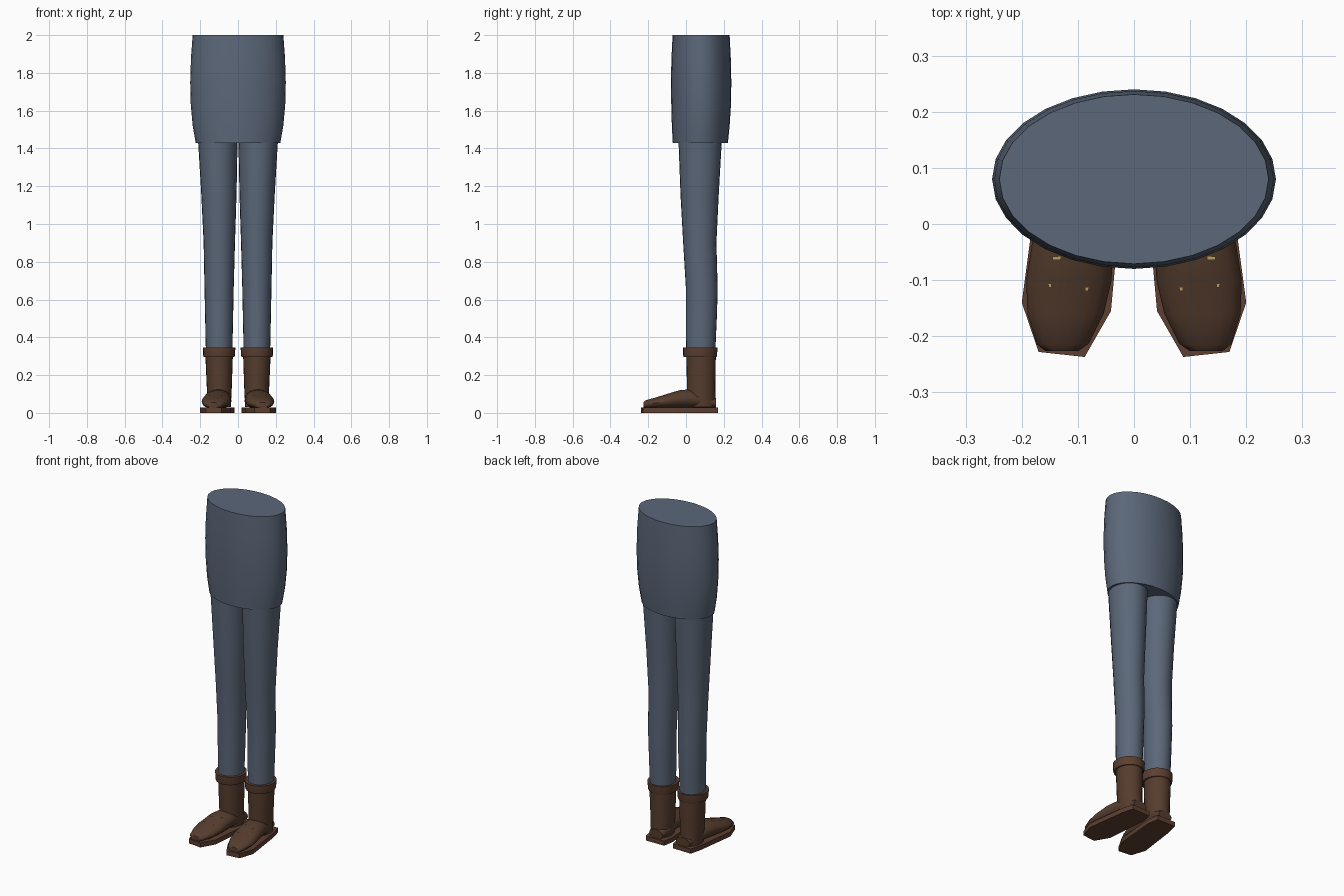
import bpy
import bmesh
import math
from mathutils import Vector

if "Cube" in bpy.data.objects:
    bpy.data.objects.remove(bpy.data.objects["Cube"])


def material(name, rgb):
    mat = bpy.data.materials.new(name)
    mat.use_nodes = True
    mat.diffuse_color = (*rgb, 1)
    mat.node_tree.nodes["Principled BSDF"].inputs["Base Color"].default_value = (*rgb, 1)
    return mat


CLOTH = material("blue grey cloth", (0.105, 0.136, 0.190))
LEATHER = material("brown leather", (0.092, 0.046, 0.027))
TRIM = material("reddish brown trim", (0.110, 0.050, 0.031))
BRASS = material("brass", (0.50, 0.32, 0.12))


def finish(bm, name, mat):
    bmesh.ops.recalc_face_normals(bm, faces=bm.faces[:])
    mesh = bpy.data.meshes.new(name)
    bm.to_mesh(mesh)
    bm.free()
    mesh.materials.append(mat)
    obj = bpy.data.objects.new(name, mesh)
    bpy.context.collection.objects.link(obj)
    bpy.ops.object.select_all(action="DESELECT")
    obj.select_set(True)
    bpy.context.view_layer.objects.active = obj
    bpy.ops.object.shade_smooth_by_angle(angle=math.radians(40))
    return obj


def loft(name, rings, mat):
    """Skin closed rings of points and cap both ends."""
    bm = bmesh.new()
    loops = [[bm.verts.new(p) for p in ring] for ring in rings]
    count = len(loops[0])
    for low, high in zip(loops, loops[1:]):
        for i in range(count):
            j = (i + 1) % count
            bm.faces.new((low[i], low[j], high[j], high[i]))
    bm.faces.new(loops[0])
    bm.faces.new(loops[-1])
    return finish(bm, name, mat)


def ellipse(centre, u, v, sides):
    angles = [2 * math.pi * i / sides for i in range(sides)]
    return [Vector(centre) + Vector(u) * math.cos(a) + Vector(v) * math.sin(a) for a in angles]


def upright(name, sections, mat, side=1, sides=24):
    """Loft of level ellipses: z, centre x, centre y, radius x, radius y."""
    loft(name, [ellipse((side * cx, cy, z), (rx, 0, 0), (0, ry, 0), sides)
                for z, cx, cy, rx, ry in sections], mat)


def foot_line(y):
    """Centre line of a foot, toes turned slightly outwards."""
    return 0.106 - 0.1 * y


# Hips
upright("hips", [(1.43, 0, 0.076, 0.224, 0.146), (1.52, 0, 0.078, 0.240, 0.153),
                 (1.63, 0, 0.08, 0.250, 0.158), (1.75, 0, 0.08, 0.253, 0.160),
                 (1.88, 0, 0.08, 0.249, 0.157), (2.0, 0, 0.08, 0.240, 0.151)],
        CLOTH, sides=28)

for side, label in ((1, "left"), (-1, "right")):
    # Trouser leg
    upright(label + "_leg", [(0.32, 0.100, 0.078, 0.070, 0.077),
                             (0.50, 0.100, 0.081, 0.074, 0.082),
                             (0.65, 0.100, 0.084, 0.077, 0.084),
                             (0.90, 0.099, 0.073, 0.083, 0.088),
                             (1.15, 0.101, 0.072, 0.093, 0.101),
                             (1.45, 0.107, 0.075, 0.105, 0.115)], CLOTH, side)

    # Boot shaft and folded cuff
    upright(label + "_boot_shaft", [(0.03, 0.098, 0.083, 0.060, 0.076),
                                    (0.13, 0.099, 0.080, 0.066, 0.075),
                                    (0.31, 0.100, 0.080, 0.073, 0.078)], LEATHER, side)
    upright(label + "_boot_cuff", [(0.295, 0.100, 0.075, 0.081, 0.087),
                                   (0.305, 0.100, 0.075, 0.084, 0.090),
                                   (0.345, 0.100, 0.075, 0.086, 0.091)], TRIM, side)

    # Boot foot: y, half width, top height
    rings = []
    for y, half, top in ((-0.226, 0.030, 0.056), (-0.214, 0.046, 0.067),
                         (-0.16, 0.068, 0.082), (-0.10, 0.076, 0.101),
                         (-0.03, 0.072, 0.122), (0.03, 0.066, 0.125),
                         (0.10, 0.062, 0.105), (0.16, 0.045, 0.078)):
        mid = (top + 0.022) / 2
        rings.append(ellipse((side * foot_line(y), y, mid),
                             (half, 0, 0), (0, 0, top - mid), 18))
    loft(label + "_boot_foot", rings, LEATHER)

    # Angular sole
    outline = [(0.170, -0.228), (0.088, -0.237), (0.041, -0.155), (0.018, 0.10),
               (0.030, 0.168), (0.150, 0.170), (0.168, 0.10), (0.200, -0.14)]
    loft(label + "_boot_sole", [[Vector((side * x, y, z)) for x, y in outline]
                                for z in (0, 0.028)], TRIM)

    # Small brass lace fittings on the instep
    bm = bmesh.new()
    for x, y, z, width in ((0.138, -0.061, 0.110, 0.014), (0.080, -0.045, 0.112, 0.008),
                           (0.150, -0.110, 0.093, 0.005), (0.084, -0.116, 0.091, 0.005)):
        made = bmesh.ops.create_cube(bm, size=1)["verts"]
        bmesh.ops.scale(bm, vec=(width, 0.006, 0.006), verts=made)
        bmesh.ops.translate(bm, vec=(side * x, y, z), verts=made)
    finish(bm, label + "_lace_fittings", BRASS)
